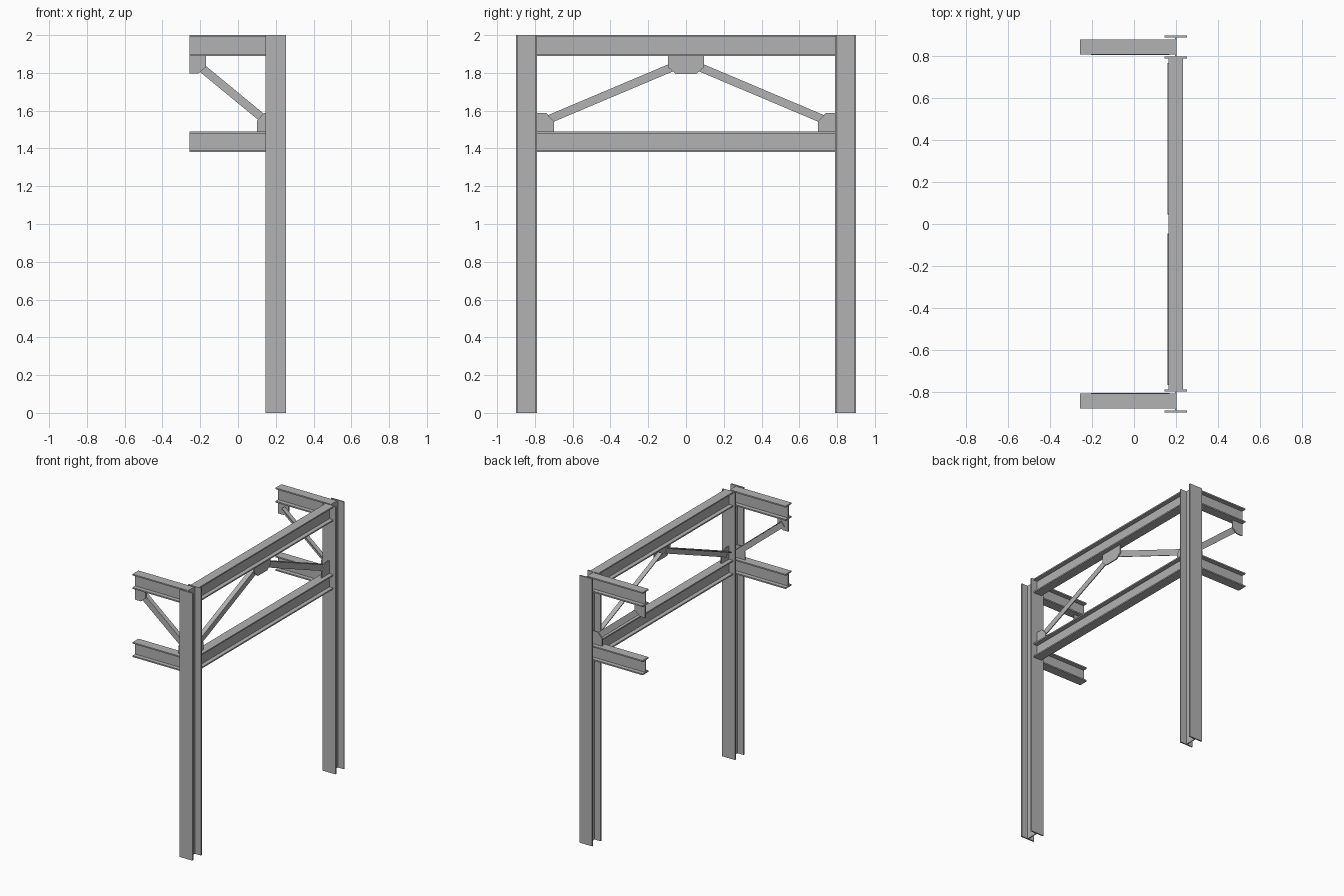
import bpy, bmesh
from mathutils import Vector

cube = bpy.data.objects.get("Cube")
if cube:
    bpy.data.objects.remove(cube, do_unlink=True)

steel = bpy.data.materials.new("grey_steel")
steel.use_nodes = True
GREY = (0.45, 0.45, 0.45, 1)
steel.diffuse_color = GREY
steel.node_tree.nodes["Principled BSDF"].inputs["Base Color"].default_value = GREY

X, Y, Z = Vector((1, 0, 0)), Vector((0, 1, 0)), Vector((0, 0, 1))


def extrude(name, profile, start, end, across, up):
    """Sweep a flat profile, laid out along across and up, from start to end."""
    start, end = Vector(start), Vector(end)
    bm = bmesh.new()
    face = bm.faces.new([bm.verts.new(start + across * a + up * b) for a, b in profile])
    new = bmesh.ops.extrude_face_region(bm, geom=[face])["geom"]
    moved = [v for v in new if isinstance(v, bmesh.types.BMVert)]
    bmesh.ops.translate(bm, verts=moved, vec=end - start)
    bmesh.ops.recalc_face_normals(bm, faces=bm.faces)
    mesh = bpy.data.meshes.new(name)
    bm.to_mesh(mesh)
    bm.free()
    mesh.materials.append(steel)
    obj = bpy.data.objects.new(name, mesh)
    bpy.context.collection.objects.link(obj)
    return obj


def i_section(width, height, flange=0.01, web=0.007):
    w, h, t = width / 2, height / 2, web / 2
    f = h - flange
    half = [(w, -h), (w, -f), (t, -f), (t, f), (w, f), (w, h)]
    return half + [(-a, b) for a, b in reversed(half)]


def angle_section(depth=0.044, leg=0.035, t=0.006):
    d = depth / 2
    return [(0, -d), (t, -d), (t, d - t), (leg, d - t), (leg, d), (0, d)]


def brace(name, start, end, out):
    """Angle bar whose flat leg lies on the gussets and whose top leg points out."""
    along = (Vector(end) - Vector(start)).normalized()
    up = (Z - along * along.z).normalized()
    return extrude(name, angle_section(), start, end, out, up)


def gusset(name, outline, centre, across, normal, t=0.008):
    c = Vector(centre)
    return extrude(name, outline, c - normal * t / 2, c + normal * t / 2, across, Z)


COL_X, COL_Y = 0.2, 0.845
LEVELS = {"upper": 1.945, "lower": 1.435}
beam = i_section(0.07, 0.11)

# Long beams between the columns
for level, z in LEVELS.items():
    extrude(level + "_beam", beam, (COL_X, -0.79, z), (COL_X, 0.79, z), X, Z)

# Central gusset under the upper beam
gusset("centre_gusset",
       [(-0.095, 1.89), (-0.095, 1.83), (-0.055, 1.795),
        (0.055, 1.795), (0.095, 1.83), (0.095, 1.89)],
       (COL_X, 0, 0), Y, X)

for s, side in ((-1, "front"), (1, "back")):
    y = s * COL_Y
    # Column
    extrude(side + "_column", i_section(0.107, 0.11), (COL_X, y, 0), (COL_X, y, 2), X, Y)
    # Cantilever arms
    for level, z in LEVELS.items():
        extrude(f"{side}_{level}_arm", beam, (-0.257, y, z), (COL_X, y, z), Y, Z)
    # Corner gusset and brace of the long frame
    gusset(side + "_corner_gusset",
           [(0.79, 1.49), (0.70, 1.49), (0.70, 1.545), (0.74, 1.587), (0.79, 1.587)],
           (COL_X, 0, 0), Y * s, X)
    brace(side + "_long_brace", (COL_X - 0.004, s * 0.76, 1.54),
          (COL_X - 0.004, s * 0.04, 1.844), -X)
    # Gussets and brace between the arms
    gusset(side + "_arm_tip_gusset",
           [(-0.257, 1.89), (-0.257, 1.797), (-0.21, 1.797), (-0.17, 1.83), (-0.17, 1.89)],
           (0, y, 0), X, Y)
    gusset(side + "_arm_root_gusset",
           [(0.10, 1.49), (0.10, 1.545), (0.137, 1.587), (COL_X, 1.587), (COL_X, 1.49)],
           (0, y, 0), X, Y)
    brace(side + "_arm_brace", (-0.215, y - s * 0.004, 1.845),
          (0.155, y - s * 0.004, 1.54), Y * -s)
